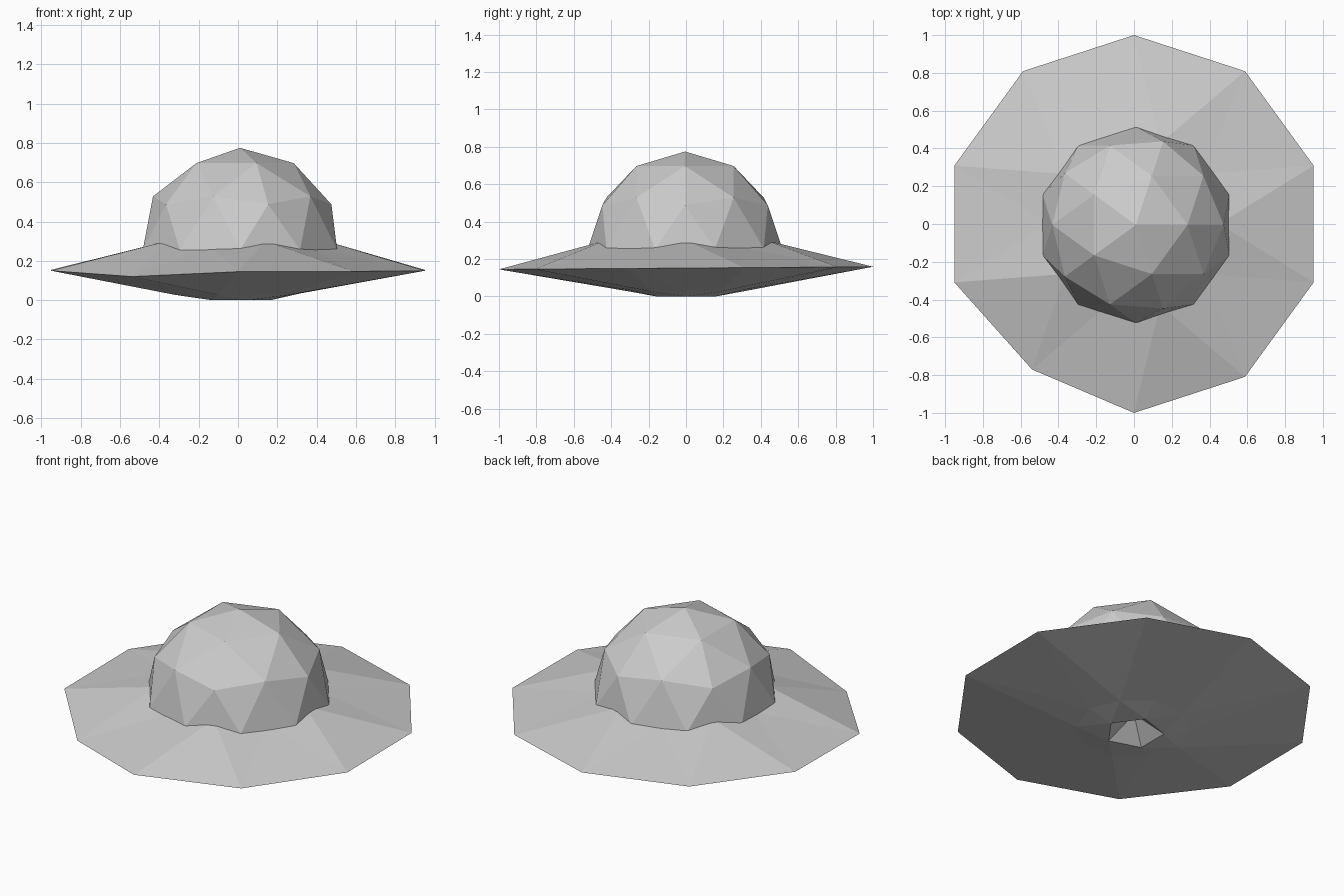
import bpy
import bmesh
from math import cos, sin, radians
from mathutils import Matrix

cube = bpy.data.objects.get("Cube")
if cube:
    bpy.data.objects.remove(cube, do_unlink=True)

# Single hull colour
grey = bpy.data.materials.new("plain grey")
grey.use_nodes = True
colour = (0.6, 0.6, 0.6, 1)
grey.diffuse_color = colour
grey.node_tree.nodes["Principled BSDF"].inputs["Base Color"].default_value = colour


def finish(bm, name):
    bmesh.ops.recalc_face_normals(bm, faces=bm.faces)
    mesh = bpy.data.meshes.new(name)
    bm.to_mesh(mesh)
    bm.free()
    mesh.materials.append(grey)
    obj = bpy.data.objects.new(name, mesh)
    bpy.context.collection.objects.link(obj)
    return obj


def polar(bm, radius, degrees, z):
    a = radians(degrees)
    return bm.verts.new((radius * cos(a), radius * sin(a), z))


def half_disc(bm, rim, ring_r, ring_z, cap_r, cap_z, pole_z):
    """Close one side of the rim: ten-point ring, five-point cap, pole."""
    ring = [polar(bm, ring_r, 36 * i, ring_z[i % 2]) for i in range(10)]
    cap = [polar(bm, cap_r, 72 * i, cap_z) for i in range(5)]
    pole = bm.verts.new((0, 0, pole_z))
    for i in range(10):
        bm.faces.new((rim[i], ring[i], ring[(i + 1) % 10]))
        bm.faces.new((rim[i], ring[(i + 1) % 10], rim[(i + 1) % 10]))
    for i in range(5):
        a, b = cap[i], cap[(i + 1) % 5]
        mid, end = ring[2 * i + 1], ring[(2 * i + 2) % 10]
        bm.faces.new((a, ring[2 * i], mid))
        bm.faces.new((a, mid, b))
        bm.faces.new((b, mid, end))
        bm.faces.new((a, b, pole))


# Wide ten-sided brim, slightly tilted, with one dented corner
bm = bmesh.new()
rim = [polar(bm, 1, 18 + 36 * i, 0.152) for i in range(10)]
for v in rim:
    v.co.z += 0.007 * v.co.y
rim[6].co = (-0.54, -0.77, 0.12)
half_disc(bm, rim, 0.45, (0.30, 0.27), 0.25, 0.32, 0.33)   # upper side
half_disc(bm, rim, 0.32, (0.035, 0.027), 0.165, 0, 0.12)   # underside with dimple
finish(bm, "saucer_disc")

# Faceted dome: upper half of an icosphere
bm = bmesh.new()
bmesh.ops.create_icosphere(bm, subdivisions=2, radius=0.52)
low = [v for v in bm.verts if v.co.z < -0.01]
bmesh.ops.delete(bm, geom=low, context='VERTS')
bmesh.ops.transform(bm, matrix=Matrix.Translation((0.01, -0.005, 0.255)), verts=bm.verts)
dome = finish(bm, "dome")
